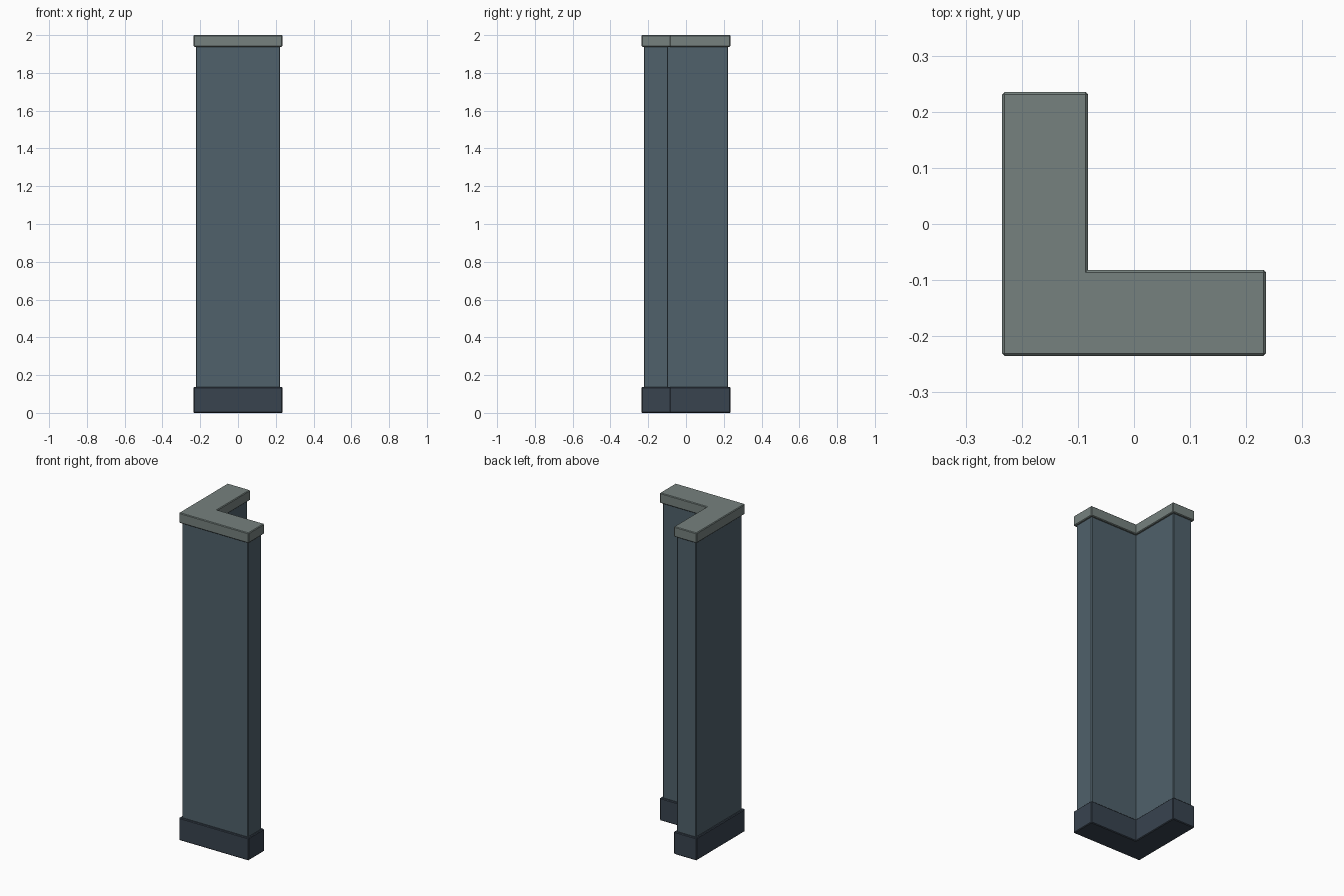
import bpy
import bmesh

if "Cube" in bpy.data.objects:
    bpy.data.objects.remove(bpy.data.objects["Cube"])


def l_prism(name, outer, inner, z0, z1, color, bevel=0.004):
    """Extrude an L-shaped section and chamfer its outward edges."""
    profile = [(-outer, -outer), (outer, -outer), (outer, inner),
               (inner, inner), (inner, outer), (-outer, outer)]
    bm = bmesh.new()
    face = bm.faces.new([bm.verts.new((x, y, z0)) for x, y in profile])
    top = bmesh.ops.extrude_face_region(bm, geom=[face])["geom"]
    bmesh.ops.translate(bm, vec=(0, 0, z1 - z0),
                        verts=[v for v in top if isinstance(v, bmesh.types.BMVert)])
    bmesh.ops.recalc_face_normals(bm, faces=bm.faces)
    convex = [e for e in bm.edges if e.is_convex]
    bmesh.ops.bevel(bm, geom=convex, offset=bevel, segments=1,
                    affect='EDGES', profile=0.5)
    bmesh.ops.recalc_face_normals(bm, faces=bm.faces)
    mesh = bpy.data.meshes.new(name)
    bm.to_mesh(mesh)
    bm.free()
    mat = bpy.data.materials.new(name + "_paint")
    mat.diffuse_color = (*color, 1)
    mat.use_nodes = True
    mat.node_tree.nodes["Principled BSDF"].inputs["Base Color"].default_value = mat.diffuse_color
    mesh.materials.append(mat)
    obj = bpy.data.objects.new(name, mesh)
    bpy.context.collection.objects.link(obj)
    return obj


# Plinth, tall corner shaft and capping slab
l_prism("base", 0.235, -0.082, 0.0, 0.137, (0.04, 0.056, 0.078))
l_prism("corner_shaft", 0.223, -0.094, 0.13, 1.945, (0.08, 0.12, 0.147))
l_prism("cap", 0.235, -0.082, 1.938, 2.0, (0.18, 0.22, 0.21))
